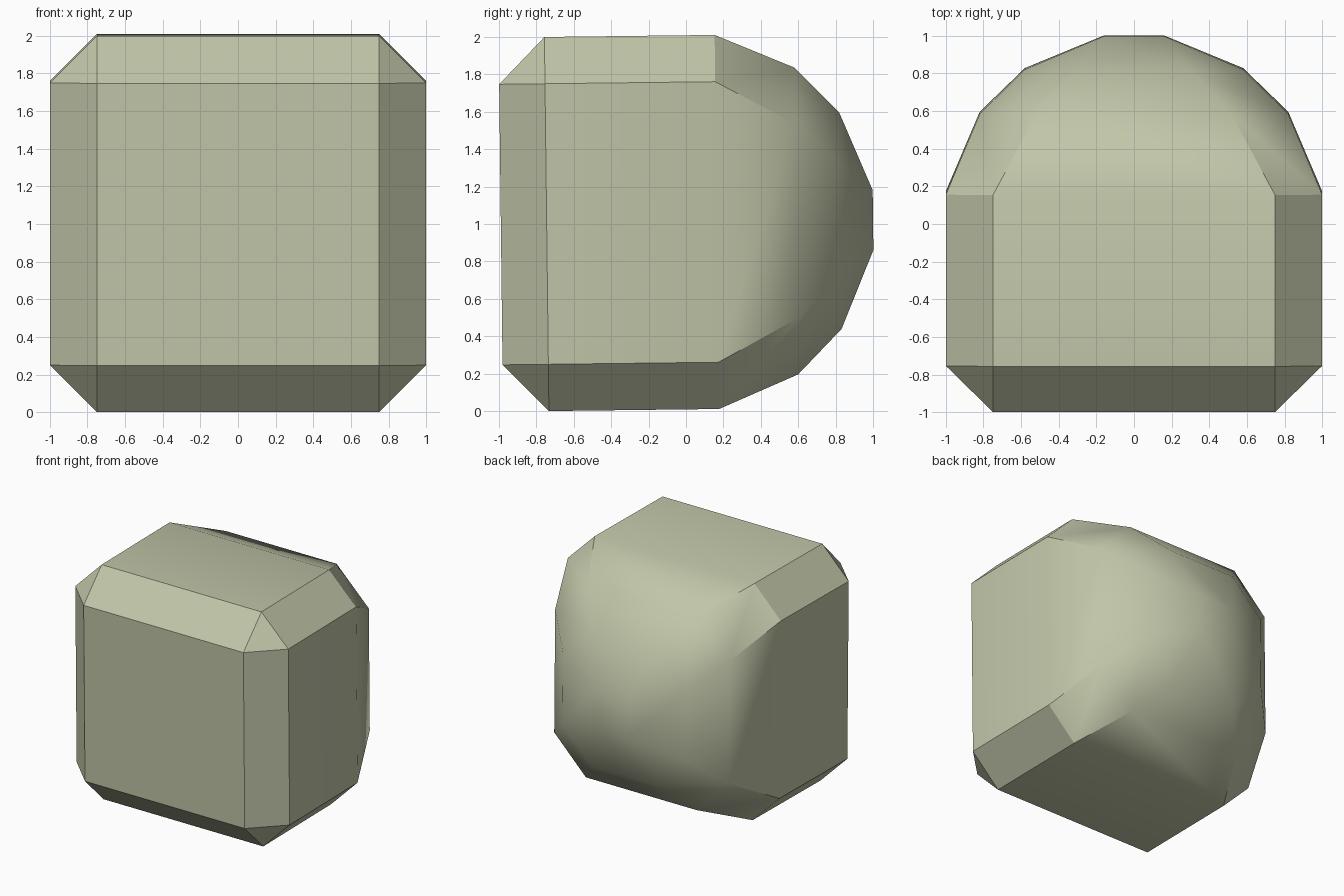
import bpy, bmesh, math
from mathutils import Matrix

cube = bpy.data.objects.get("Cube")
if cube:
    bpy.data.objects.remove(cube, do_unlink=True)

# Single pale sage colour
sage = bpy.data.materials.new("pale_sage")
sage.use_nodes = True
colour = (0.53, 0.56, 0.39, 1.0)
sage.diffuse_color = colour
sage.node_tree.nodes["Principled BSDF"].inputs["Base Color"].default_value = colour

# Cross-sections from front to back: depth, half width, half length of the flat side
SECTIONS = [
    (-0.99, 0.75, 0.75),
    (-0.745, 1.0, 0.75),
    (0.165, 1.0, 0.75),
    (0.59, 0.82, 0.52),
    (0.825, 0.58, 0.30),
    (1.0, 0.16, 0.16),
]


def octagon(bm, y, h, c):
    """Square ring with cut corners, as eight points around the y axis."""
    pts = [(h, -c), (h, c), (c, h), (-c, h), (-h, c), (-h, -c), (-c, -h), (c, -h)]
    return [bm.verts.new((x, y, z)) for x, z in pts]


# Loft the sections and cap both ends
bm = bmesh.new()
rings = [octagon(bm, *s) for s in SECTIONS]
for a, b in zip(rings, rings[1:]):
    for i in range(8):
        j = (i + 1) % 8
        bm.faces.new((a[i], a[j], b[j], b[i]))
bm.faces.new(rings[0])
bm.faces.new(rings[-1])

# Merge the doubled corners of the square end faces
bmesh.ops.remove_doubles(bm, verts=bm.verts[:], dist=0.0005)
bmesh.ops.recalc_face_normals(bm, faces=bm.faces[:])

# Slight backward tilt, then rest on the ground
bmesh.ops.transform(bm, matrix=Matrix.Rotation(0.012, 4, 'X'), verts=bm.verts[:])
low = min(v.co.z for v in bm.verts)
bmesh.ops.translate(bm, vec=(0, 0, -low), verts=bm.verts[:])

mesh = bpy.data.meshes.new("rounded_block")
bm.to_mesh(mesh)
bm.free()
mesh.materials.append(sage)
block = bpy.data.objects.new("rounded_block", mesh)
bpy.context.collection.objects.link(block)

# Smooth the domed back while keeping the chamfers crisp
bpy.ops.object.select_all(action='DESELECT')
block.select_set(True)
bpy.context.view_layer.objects.active = block
bpy.ops.object.shade_smooth_by_angle(angle=math.radians(32))
